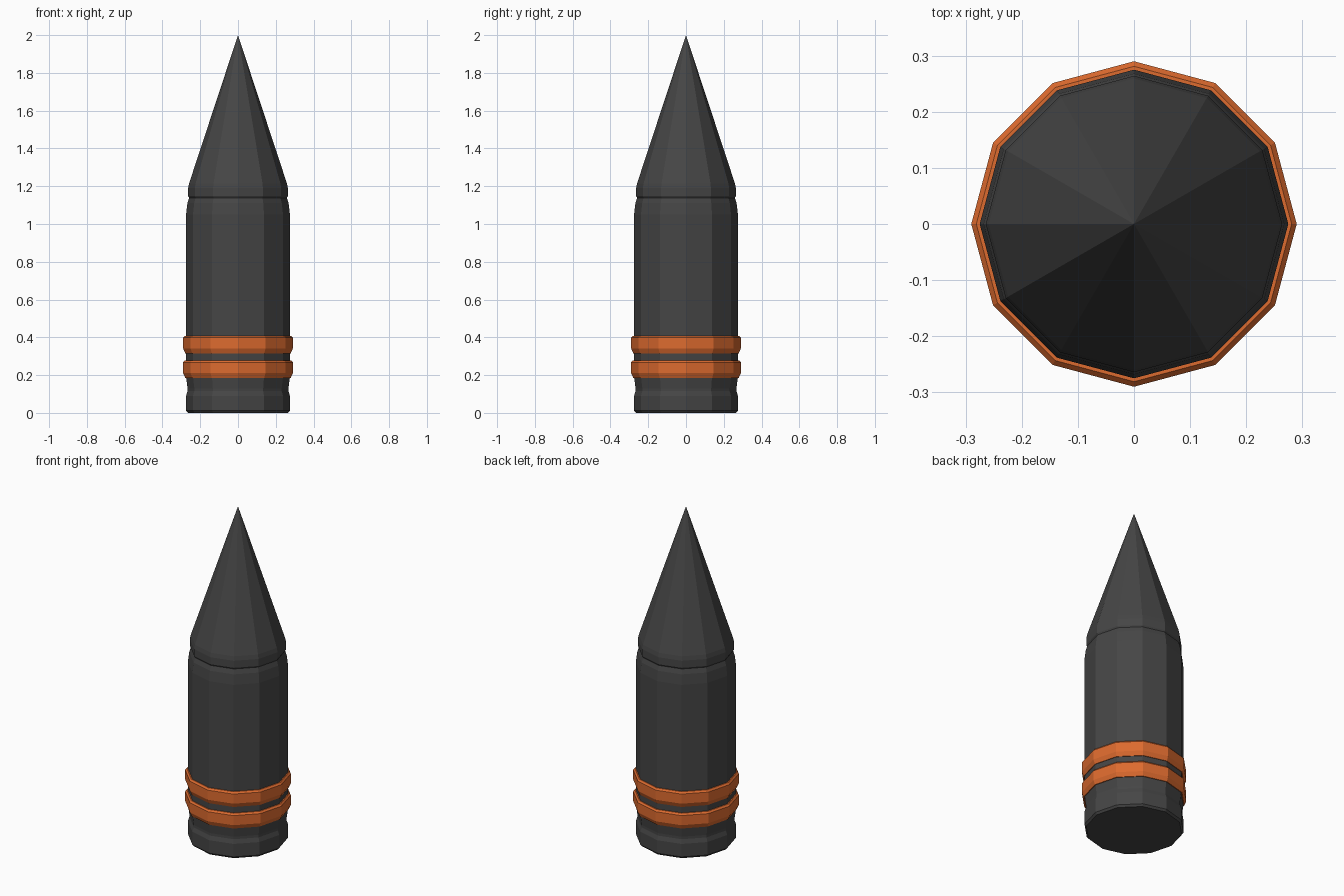
import bpy, bmesh, math

if "Cube" in bpy.data.objects:
    bpy.data.objects.remove(bpy.data.objects["Cube"])

SIDES = 12


def material(name, rgb):
    m = bpy.data.materials.new(name)
    m.diffuse_color = (*rgb, 1)
    m.use_nodes = True
    m.node_tree.nodes["Principled BSDF"].inputs["Base Color"].default_value = m.diffuse_color
    return m


dark = material("dark_grey", (0.06, 0.06, 0.06))
orange = material("copper_orange", (0.72, 0.145, 0.028))


def lathe(name, profile, mat, closed=False):
    """Revolve (radius, z) points, bottom to top, into a faceted solid."""
    bm = bmesh.new()
    rings = []
    for r, z in profile:
        if r == 0:
            rings.append([bm.verts.new((0, 0, z))] * SIDES)
        else:
            rings.append([bm.verts.new((r * math.cos(math.tau * i / SIDES),
                                        r * math.sin(math.tau * i / SIDES), z))
                          for i in range(SIDES)])
    pairs = list(zip(rings, rings[1:]))
    if closed:
        pairs.append((rings[-1], rings[0]))
    for low, high in pairs:
        for i in range(SIDES):
            j = (i + 1) % SIDES
            corners = list(dict.fromkeys((low[i], low[j], high[j], high[i])))
            bm.faces.new(corners)
    if not closed:
        bm.faces.new(rings[0][::-1])
        if profile[-1][0] > 0:
            bm.faces.new(rings[-1])
    bmesh.ops.recalc_face_normals(bm, faces=bm.faces[:])
    mesh = bpy.data.meshes.new(name)
    bm.to_mesh(mesh)
    bm.free()
    mesh.materials.append(mat)
    ob = bpy.data.objects.new(name, mesh)
    bpy.context.collection.objects.link(ob)
    return ob


# Casing with bevelled foot, shallow base groove and tapered shoulder
lathe("shell_body", [(0.265, 0), (0.275, 0.012), (0.275, 0.09), (0.267, 0.115),
                     (0.267, 0.13), (0.275, 0.19), (0.275, 1.05),
                     (0.268, 1.11), (0.257, 1.145)], dark)

# Pointed nose with a short collar
lathe("nose_cone", [(0.257, 1.135), (0.264, 1.148), (0.264, 1.19),
                    (0.259, 1.215), (0, 2.0)], dark)

# Two raised driving bands
for label, z in (("lower", 0.185), ("upper", 0.315)):
    lathe(label + "_band", [(0.265, z), (0.279, z), (0.290, z + 0.025),
                            (0.290, z + 0.083), (0.281, z + 0.093),
                            (0.265, z + 0.093)], orange, closed=True)
